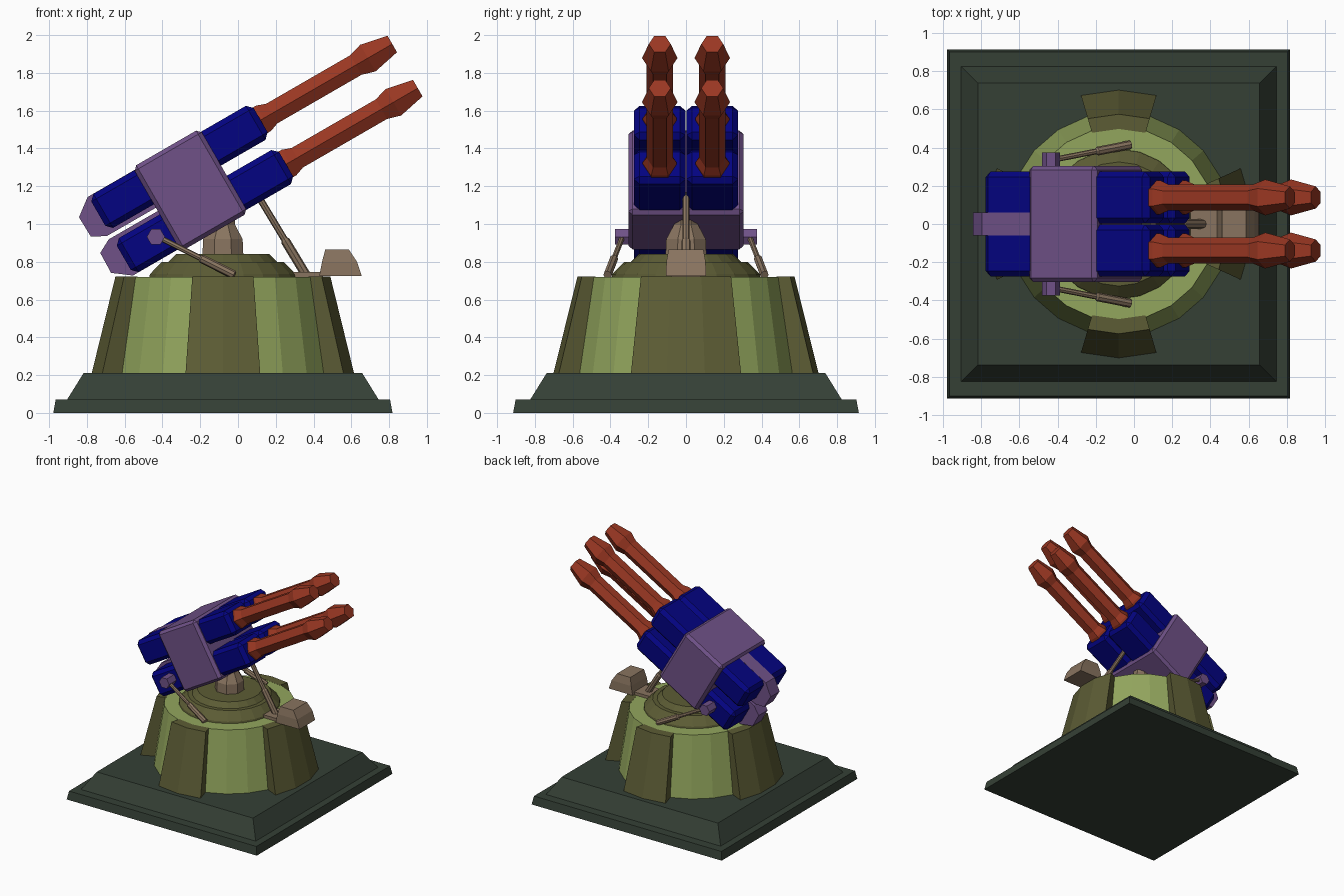
import bpy, bmesh, math
from mathutils import Matrix, Vector

if "Cube" in bpy.data.objects:
    bpy.data.objects.remove(bpy.data.objects["Cube"])


def mat(name, rgb):
    m = bpy.data.materials.new(name)
    m.diffuse_color = (*rgb, 1)
    m.use_nodes = True
    m.node_tree.nodes["Principled BSDF"].inputs["Base Color"].default_value = m.diffuse_color
    return m


BASE = mat("dark green", (0.035, 0.051, 0.036))
LIGHT = mat("light green", (0.29, 0.38, 0.11))
OLIVE = mat("olive", (0.107, 0.107, 0.035))
TAN = mat("tan", (0.25, 0.175, 0.115))
PURPLE = mat("purple", (0.16, 0.083, 0.245))
BLUE = mat("blue", (0.001, 0.001, 0.22))
RED = mat("rust red", (0.32, 0.038, 0.016))

CX = -0.08                                   # axis of the turret
# gun frame: local x runs along the barrels, elevated 30 degrees
GUN = Matrix.Translation((-0.252, 0, 1.18)) @ Matrix.Rotation(math.radians(-30), 4, 'Y')


def finish(name, bm, material, matrix=None):
    if matrix:
        bm.transform(matrix)
    bmesh.ops.recalc_face_normals(bm, faces=bm.faces[:])
    me = bpy.data.meshes.new(name)
    bm.to_mesh(me)
    bm.free()
    me.materials.append(material)
    ob = bpy.data.objects.new(name, me)
    bpy.context.collection.objects.link(ob)
    return ob


def loft(name, rings, material, matrix=None):
    """Skin a list of equal-length point rings and cap both ends."""
    bm = bmesh.new()
    vs = [[bm.verts.new(p) for p in r] for r in rings]
    n = len(vs[0])
    for a, b in zip(vs, vs[1:]):
        for i in range(n):
            j = (i + 1) % n
            bm.faces.new((a[i], a[j], b[j], b[i]))
    bm.faces.new(vs[0])
    bm.faces.new(vs[-1])
    return finish(name, bm, material, matrix)


def lathe(name, profile, sides, material, matrix, turn=0.0):
    """Profile of (radius, height) turned round local z."""
    ang = [2 * math.pi * (i + turn) / sides for i in range(sides)]
    rings = [[(r * math.cos(a), r * math.sin(a), z) for a in ang] for r, z in profile]
    return loft(name, rings, material, matrix)


def box(name, lo, hi, bevel, material, matrix=None):
    bm = bmesh.new()
    bmesh.ops.create_cube(bm, size=1)
    for v in bm.verts:
        v.co = [lo[k] + (v.co[k] + 0.5) * (hi[k] - lo[k]) for k in range(3)]
    if bevel:
        bmesh.ops.bevel(bm, geom=bm.edges[:], offset=bevel, segments=1,
                        affect='EDGES', profile=0.5)
    return finish(name, bm, material, matrix)


def prism(name, pts, half, material, matrix=None):
    """Extrude an x-z outline along y."""
    return loft(name, [[(x, s * half, z) for x, z in pts] for s in (-1, 1)],
                material, matrix)


def rod(name, a, b, r0, r1):
    """Two-stage strut: thick lower sleeve from a, thin upper shaft to b."""
    a, b = Vector(a), Vector(b)
    d = b - a
    L = d.length
    m = Matrix.Translation(a) @ d.to_track_quat('Z', 'Y').to_matrix().to_4x4()
    lathe(name, [(r0, 0), (r0, L * .42), (r1, L * .44), (r1, L)], 8, TAN, m)


# square plinth with stepped, sloping edge
def square(hx, hy, z):
    return [(CX + sx * hx, sy * hy, z) for sx, sy in ((-1, -1), (1, -1), (1, 1), (-1, 1))]


loft("plinth", [square(.898, .915, 0), square(.885, .902, .07),
                square(.825, .825, .07), square(.738, .738, .21)], BASE)

# tapered turret base, 22 sided
axis = Matrix.Translation((CX, 0, 0))
lathe("turret_base", [(.588, .20), (.508, .72)], 22, LIGHT, axis, .5)

# raised ribs: three facets wide at the sides, two at front and back
step = 360 / 22
for name, mid, spread in (("right", 0, (-1.5, -.5, .5, 1.5)), ("back", 90, (-1, 0, 1)),
                          ("left", 180, (-1.5, -.5, .5, 1.5)), ("front", 270, (-1, 0, 1))):
    rings = []
    for i in spread:
        a = math.radians(mid + step * i)
        rings.append([(r * math.cos(a), r * math.sin(a), z)
                      for r, z in ((.50, .20), (.704, .20), (.575, .721), (.498, .721))])
    loft("base_rib_" + name, rings, OLIVE, axis)

# stepped cap and pivot post
lathe("turret_cap", [(.395, .71), (.39, .735), (.325, .80), (.29, .80), (.25, .84)], 22, OLIVE, axis, .5)
lathe("pivot_post", [(.118, .82), (.113, .92), (.07, .995), (.07, 1.08)], 8, TAN, axis, .5)

# sight housing at the front edge with mounting plate
loft("sight_housing", [
    [(x0, -h, z), (x1, -h, z), (x1, h, z), (x0, h, z)]
    for x0, x1, h, z in ((.43, .655, .106, .725), (.445, .63, .104, .80),
                         (.462, .587, .092, .865))], TAN)
box("sight_plate", (.29, -.08, .715), (.45, .08, .745), 0, TAN)

# struts
rod("front_strut", (.36, 0, .73), (.10, 0, 1.16), .025, .018)
for s, side in ((-1, "front"), (1, "back")):
    rod("side_strut_" + side, (-.02, s * .415, .73), (-.43, s * .335, .935), .023, .015)
    # hexagonal pivot lug
    m = Matrix.Translation((-.435, s * .32, .932)) @ Matrix.Rotation(math.pi / 2, 4, 'X')
    lathe("pivot_lug_" + side, [(.048, -.055), (.048, .055)], 6, PURPLE, m)

# gun cradle
box("gun_cradle", (-.205, -.305, -.257), (.205, .305, .257), .022, PURPLE, GUN)

# rear straps, gun blocks and six-sided barrels
BARREL = [(.09, .49), (.09, .525), (.069, .575), (.069, 1.09), (.094, 1.163), (.058, 1.312)]
strap = [(-.10, .01), (-.505, .01), (-.58, .05), (-.583, .17), (-.49, .24), (-.10, .24)]
for sv, row in ((1, "upper"), (-1, "lower")):
    prism("rear_strap_" + row, [(u, sv * v) for u, v in strap], .06, PURPLE, GUN)
    for sy, side in ((-1, "front"), (1, "back")):
        y, v = sy * .139, sv * .135
        box("gun_block_%s_%s" % (row, side), (-.485, y - .137, v - .104),
            (.507, y + .137, v + .104), .03, BLUE, GUN)
        m = GUN @ Matrix.Translation((0, y, v)) @ Matrix.Rotation(math.pi / 2, 4, 'Y')
        lathe("barrel_%s_%s" % (row, side), BARREL, 6, RED, m, .5)
